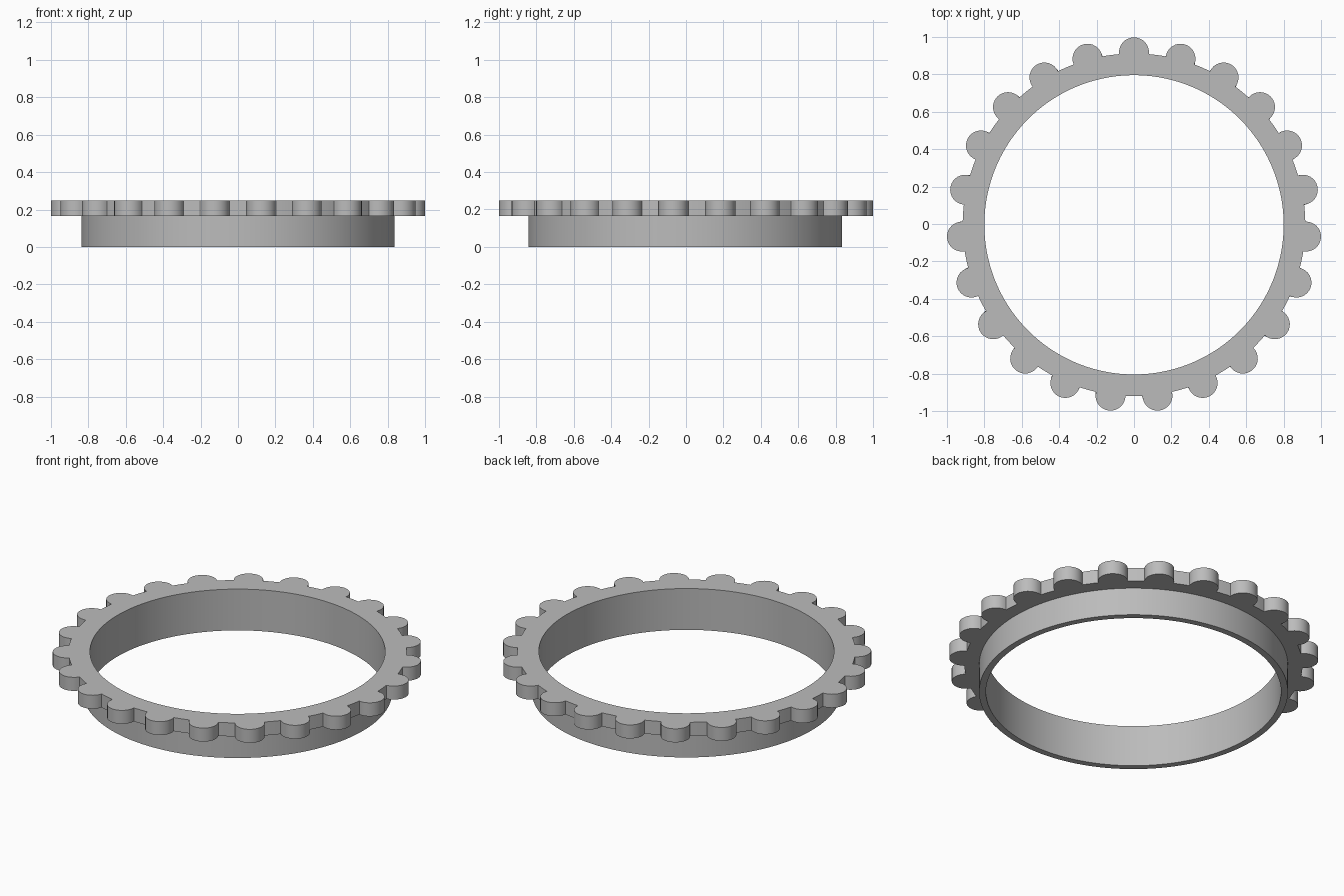
import bpy
import bmesh
from math import sin, cos, tau, pi, acos, radians

TEETH = 23
PITCH_R, TOOTH_R = 0.922, 0.08     # tooth centre circle and tooth radius
ROOT_R = 0.916                     # flange edge between teeth
SLEEVE_R, BORE_R = 0.837, 0.80
FLANGE_Z, TOP_Z = 0.166, 0.247
ARC_STEPS, VALLEY_STEPS = 16, 4
SHIFT_Y = -0.0043                  # centres the odd-toothed outline

cube = bpy.data.objects.get("Cube")
if cube:
    bpy.data.objects.remove(cube, do_unlink=True)

grey = bpy.data.materials.new("plain_grey")
grey.use_nodes = True
colour = (0.5, 0.5, 0.5, 1)
grey.diffuse_color = colour
grey.node_tree.nodes["Principled BSDF"].inputs["Base Color"].default_value = colour


def polar(r, a):
    return r * cos(a), r * sin(a)


def toothed_outline():
    """Round teeth joined by short arcs of the root circle."""
    pitch = tau / TEETH
    # Angles where a tooth meets the root circle, seen from tooth and ring centres
    sweep = pi - acos((PITCH_R**2 + TOOTH_R**2 - ROOT_R**2) / (2 * PITCH_R * TOOTH_R))
    half = acos((PITCH_R**2 + ROOT_R**2 - TOOTH_R**2) / (2 * PITCH_R * ROOT_R))
    points = []
    for i in range(TEETH):
        a = pi / 2 + i * pitch
        cx, cy = polar(PITCH_R, a)
        for k in range(ARC_STEPS + 1):
            dx, dy = polar(TOOTH_R, a + sweep * (2 * k / ARC_STEPS - 1))
            points.append((cx + dx, cy + dy))
        for k in range(1, VALLEY_STEPS):
            points.append(polar(ROOT_R, a + half + (pitch - 2 * half) * k / VALLEY_STEPS))
    return points


outline = toothed_outline()
count = len(outline)
start = pi / 2 - tau / count * ARC_STEPS / 2


def circle(r):
    return [polar(r, start + tau * i / count) for i in range(count)]


# Closed chain of rings: flange rim, sleeve outside, bore
sections = [(outline, TOP_Z), (outline, FLANGE_Z),
            (circle(SLEEVE_R), FLANGE_Z), (circle(SLEEVE_R), 0),
            (circle(BORE_R), 0), (circle(BORE_R), TOP_Z)]

bm = bmesh.new()
rings = [[bm.verts.new((x, y + SHIFT_Y, z)) for x, y in pts] for pts, z in sections]
for s, ring in enumerate(rings):
    following = rings[(s + 1) % len(rings)]
    for i in range(count):
        j = (i + 1) % count
        bm.faces.new((ring[i], following[i], following[j], ring[j]))
bmesh.ops.recalc_face_normals(bm, faces=bm.faces)
mesh = bpy.data.meshes.new("toothed_collar")
bm.to_mesh(mesh)
bm.free()
mesh.materials.append(grey)

collar = bpy.data.objects.new("toothed_collar", mesh)
bpy.context.collection.objects.link(collar)
bpy.ops.object.select_all(action="DESELECT")
collar.select_set(True)
bpy.context.view_layer.objects.active = collar
bpy.ops.object.shade_smooth_by_angle(angle=radians(30))
